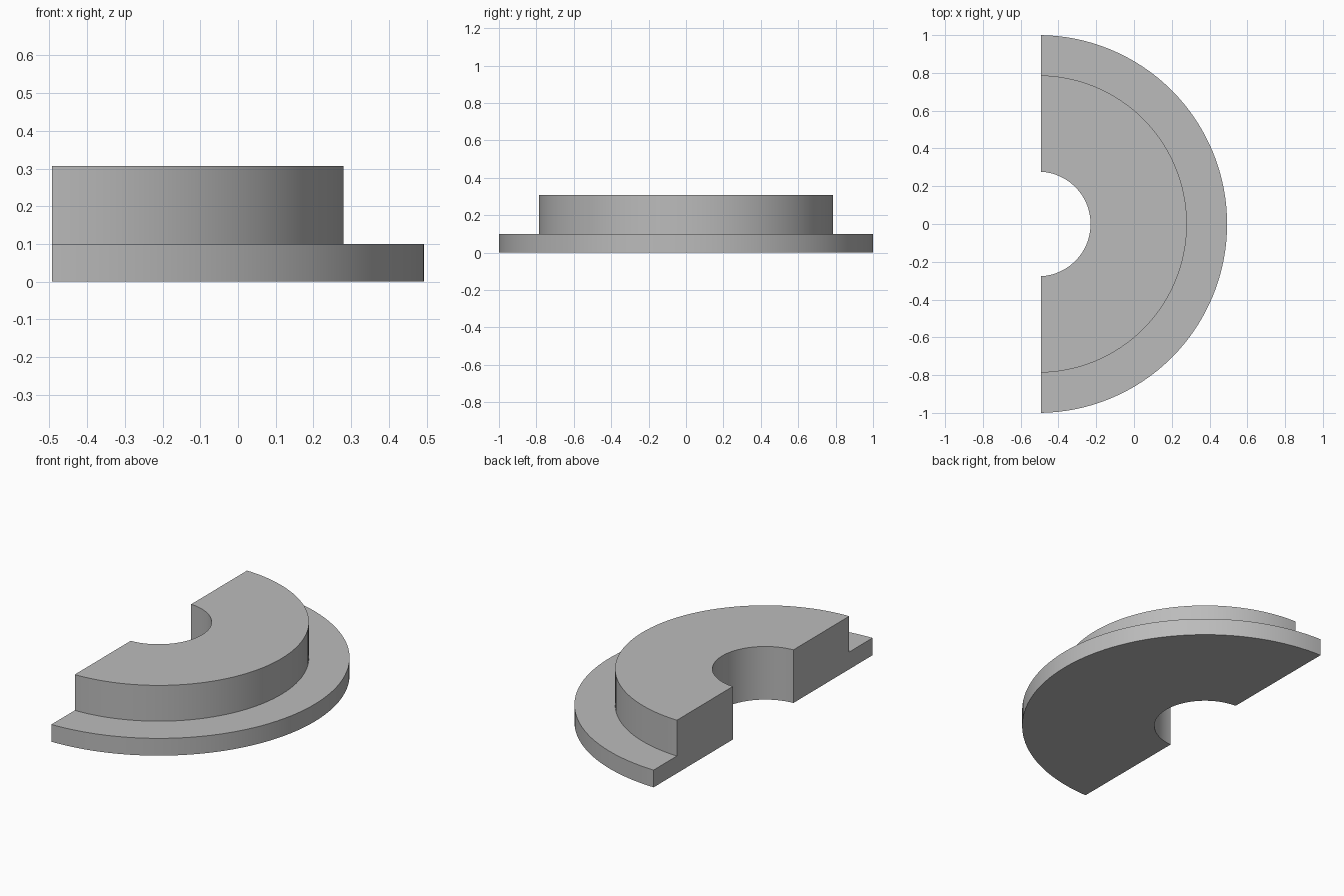
import bpy
import bmesh
import math
from mathutils import Vector

cube = bpy.data.objects.get("Cube")
if cube:
    bpy.data.objects.remove(cube, do_unlink=True)

AXIS_X, CUT_X = -0.507, -0.493
BORE, BOSS, FLANGE = 0.277, 0.787, 1.0
STEP_Z, TOP_Z = 0.1, 0.307
SEGMENTS = 128

grey = bpy.data.materials.new("plain grey")
grey.use_nodes = True
colour = (0.5, 0.5, 0.5, 1)
grey.diffuse_color = colour
grey.node_tree.nodes["Principled BSDF"].inputs["Base Color"].default_value = colour

# Stepped cross-section, turned about the vertical axis
profile = [(BORE, 0), (FLANGE, 0), (FLANGE, STEP_Z),
           (BOSS, STEP_Z), (BOSS, TOP_Z), (BORE, TOP_Z)]
bm = bmesh.new()
rings = []
for i in range(SEGMENTS):
    a = math.tau * i / SEGMENTS
    rings.append([bm.verts.new((AXIS_X + r * math.cos(a), r * math.sin(a), z))
                  for r, z in profile])
for i, ring in enumerate(rings):
    after = rings[(i + 1) % SEGMENTS]
    for j in range(len(profile)):
        k = (j + 1) % len(profile)
        bm.faces.new((ring[j], after[j], after[k], ring[k]))

# Slice in half and close the two flat cut ends
bmesh.ops.bisect_plane(bm, geom=bm.verts[:] + bm.edges[:] + bm.faces[:],
                       plane_co=Vector((CUT_X, 0, 0)), plane_no=Vector((1, 0, 0)),
                       clear_inner=True)
bmesh.ops.holes_fill(bm, edges=[e for e in bm.edges if e.is_boundary], sides=0)
bmesh.ops.recalc_face_normals(bm, faces=bm.faces[:])

mesh = bpy.data.meshes.new("half_flanged_collar")
bm.to_mesh(mesh)
bm.free()
mesh.materials.append(grey)
collar = bpy.data.objects.new("half_flanged_collar", mesh)
bpy.context.collection.objects.link(collar)

# Smooth round walls with crisp rims
bpy.ops.object.select_all(action="DESELECT")
collar.select_set(True)
bpy.context.view_layer.objects.active = collar
bpy.ops.object.shade_smooth_by_angle(angle=math.radians(30))
